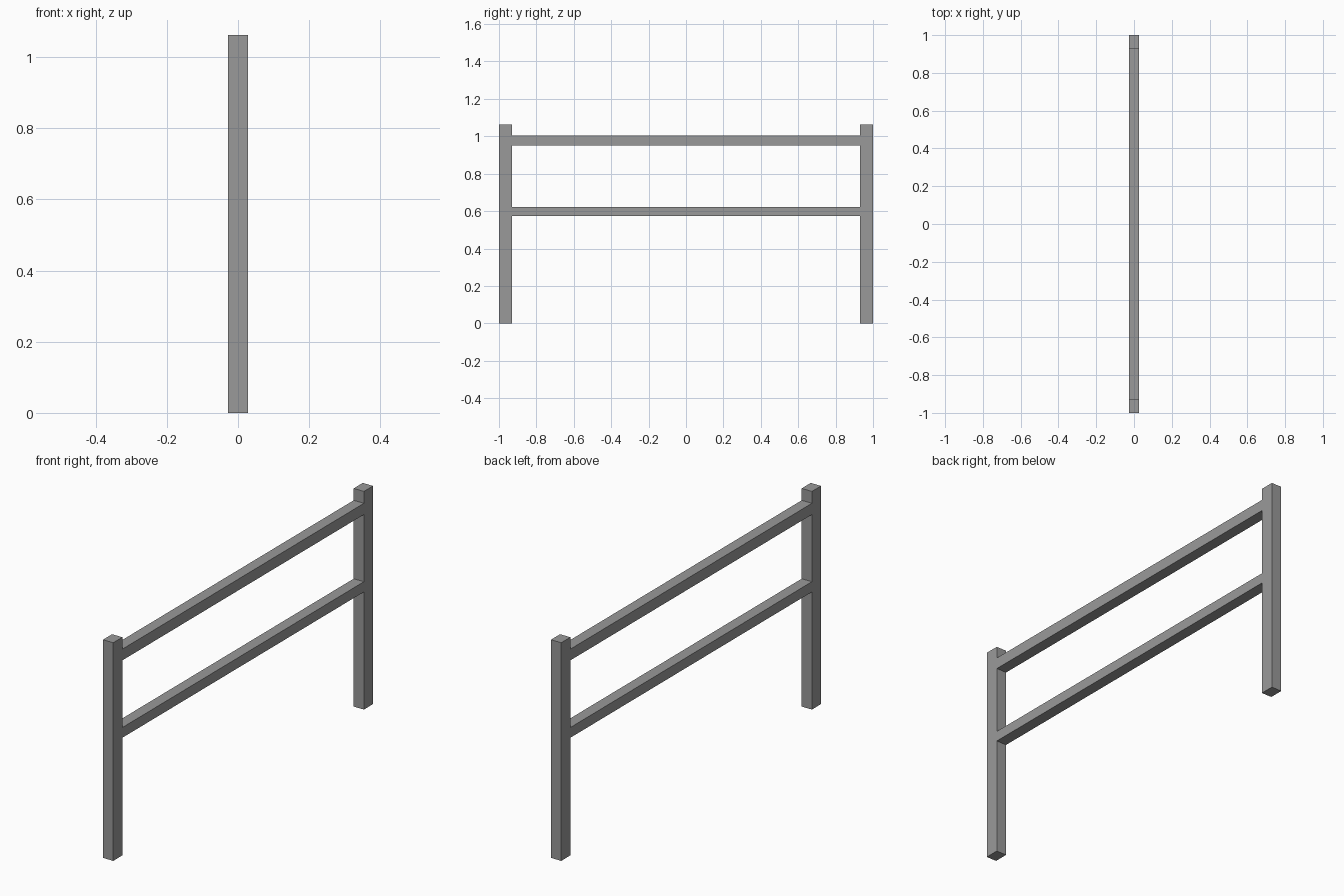
import bpy

cube = bpy.data.objects.get("Cube")
if cube:
    bpy.data.objects.remove(cube, do_unlink=True)

WIDTH = 0.055       # shared thickness of posts and rails
POST_DEPTH = 0.07
POST_HEIGHT = 1.063
SPAN = 2.0

# Single grey finish
grey = bpy.data.materials.new("plain grey")
grey.use_nodes = True
colour = (0.32, 0.32, 0.32, 1)
grey.diffuse_color = colour
grey.node_tree.nodes["Principled BSDF"].inputs["Base Color"].default_value = colour


def box(name, y0, y1, z0, z1):
    bpy.ops.mesh.primitive_cube_add(size=1, location=(0, (y0 + y1) / 2, (z0 + z1) / 2))
    obj = bpy.context.object
    obj.name = name
    obj.scale = (WIDTH, y1 - y0, z1 - z0)
    bpy.ops.object.transform_apply(location=False, rotation=False, scale=True)
    obj.data.materials.append(grey)
    return obj


# Upright posts at both ends
end = SPAN / 2
inner = end - POST_DEPTH
box("front_post", -end, -inner, 0, POST_HEIGHT)
box("back_post", inner, end, 0, POST_HEIGHT)

# Horizontal rails, flush with the posts
box("upper_rail", -inner, inner, 0.95, 1.005)
box("lower_rail", -inner, inner, 0.573, 0.623)
